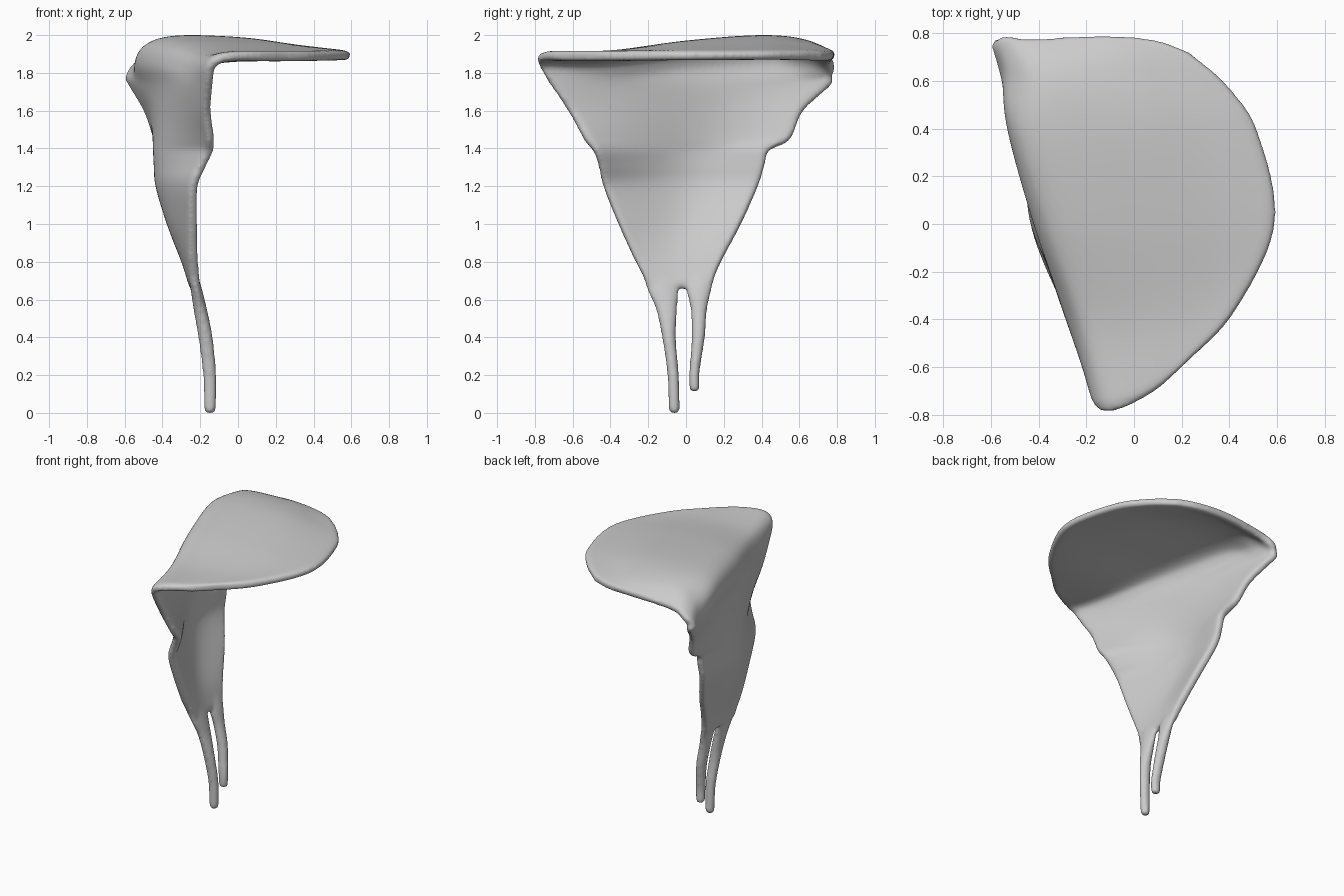
import bpy, bmesh, math
from mathutils import Vector

if "Cube" in bpy.data.objects:
    bpy.data.objects.remove(bpy.data.objects["Cube"])


def resample(pts, n):
    """Smooth Catmull-Rom curve through pts, returned as n points."""
    pts = [Vector(p) for p in pts]
    p = [2 * pts[0] - pts[1]] + pts + [2 * pts[-1] - pts[-2]]
    out = []
    for k in range(n):
        s = k / (n - 1) * (len(pts) - 1)
        i = min(int(s), len(pts) - 2)
        t = s - i
        a, b, c, d = p[i:i + 4]
        out.append(0.5 * (2 * b + (c - a) * t + (2 * a - 5 * b + 4 * c - d) * t * t
                          + (3 * b - a - 3 * c + d) * t ** 3))
    return out


def skin(bm, loops):
    """Skin closed loops into one capped solid."""
    rings = [[bm.verts.new(co) for co in lp] for lp in loops]
    n = len(rings[0])
    for a, b in zip(rings, rings[1:]):
        for j in range(n):
            k = (j + 1) % n
            bm.faces.new((a[j], a[k], b[k], b[j]))
    for r in (rings[0], rings[-1]):
        for j in range(n // 2 - 1):
            bm.faces.new((r[j], r[j + 1], r[n - 2 - j], r[n - 1 - j]))


def sheet_loops(grid, half):
    """Give a grid of points thickness, thinner at its border, as loops per row."""
    nr, nc = len(grid), len(grid[0])
    loops = []
    for i in range(nr):
        up, down = [], []
        for j in range(nc):
            du = grid[i][min(j + 1, nc - 1)] - grid[i][max(j - 1, 0)]
            dv = grid[min(i + 1, nr - 1)][j] - grid[max(i - 1, 0)][j]
            h = half * (0.65 if j in (0, nc - 1) or i in (0, nr - 1) else 1)
            off = du.cross(dv).normalized() * h
            up.append(grid[i][j] + off)
            down.append(grid[i][j] - off)
        loops.append(up + down[::-1])
    return loops


def leg_loops(path, sides=16):
    """Oval sections along a path of x, y, z, x radius, y radius."""
    return [[(x + rx * math.cos(a), y + ry * math.sin(a), z)
             for a in (2 * math.pi * k / sides for k in range(sides))]
            for x, y, z, rx, ry in resample(path, 50)]


# Hanging wall: height, then x, y at the front edge, middle and back edge
wall = [
    (0.66, -.225, -.19, -.228, -.03, -.228, .125),
    (0.80, -.235, -.265, -.27, -.03, -.265, .185),
    (1.00, -.235, -.355, -.345, -.02, -.32, .29),
    (1.20, -.23, -.435, -.40, 0, -.385, .38),
    (1.31, -.185, -.46, -.405, 0, -.395, .415),
    (1.39, -.145, -.49, -.405, 0, -.40, .44),
    (1.45, -.14, -.535, -.40, 0, -.42, .55),
    (1.60, -.16, -.62, -.39, 0, -.475, .62),
    (1.74, -.15, -.715, -.385, 0, -.56, .77),
]
rows = [[(r[k], r[k + 1], r[0]) for k in (1, 3, 5)] for r in wall]

# Fold and flat top, each row running from front to back
rows += [
    [(-.14, -.77, 1.83), (-.24, -.4, 1.82), (-.39, 0, 1.84), (-.505, .4, 1.85), (-.53, .63, 1.79), (-.575, .765, 1.78)],
    [(-.105, -.785, 1.87), (-.19, -.42, 1.87), (-.34, 0, 1.915), (-.46, .4, 1.935), (-.49, .63, 1.885), (-.535, .785, 1.82)],
    [(-.06, -.775, 1.885), (-.06, -.42, 1.888), (-.20, 0, 1.943), (-.30, .4, 1.972), (-.36, .63, 1.945), (-.43, .77, 1.86)],
    [(.01, -.745, 1.89), (.10, -.4, 1.892), (.10, 0, 1.935), (.03, .4, 1.96), (-.05, .65, 1.935), (-.15, .785, 1.885)],
    [(.10, -.69, 1.89), (.28, -.38, 1.89), (.38, 0, 1.91), (.28, .4, 1.922), (.15, .63, 1.91), (.08, .77, 1.885)],
    [(.20, -.60, 1.89), (.42, -.37, 1.89), (.59, 0, 1.89), (.52, .38, 1.89), (.39, .58, 1.89), (.23, .72, 1.888)],
]
rows = [resample(r, 48) for r in rows]
grid = list(zip(*[resample(col, 90) for col in zip(*rows)]))

bm = bmesh.new()
skin(bm, sheet_loops(grid, 0.027))

# Two drooping legs that widen into the wall
skin(bm, leg_loops([(-.148, -.06, 0, .02, .02), (-.148, -.062, .02, .031, .03), (-.15, -.068, .2, .036, .031),
                    (-.172, -.09, .4, .039, .037), (-.20, -.103, .55, .036, .058),
                    (-.222, -.125, .66, .03, .085), (-.25, -.15, .77, .024, .09)]))
skin(bm, leg_loops([(-.148, .045, .112, .02, .02), (-.148, .045, .132, .031, .028), (-.15, .045, .22, .035, .028),
                    (-.17, .065, .4, .037, .036), (-.20, .068, .55, .036, .045),
                    (-.222, .069, .66, .03, .07), (-.255, .085, .77, .022, .08)]))
bmesh.ops.recalc_face_normals(bm, faces=bm.faces)
mesh = bpy.data.meshes.new("draped_sheet")
bm.to_mesh(mesh)
bm.free()
obj = bpy.data.objects.new("draped_sheet", mesh)
bpy.context.collection.objects.link(obj)

# Fuse the parts and round every edge
remesh = obj.modifiers.new("fuse", 'REMESH')
remesh.mode = 'VOXEL'
remesh.voxel_size = 0.011
remesh.use_smooth_shade = True
smooth = obj.modifiers.new("soften", 'SMOOTH')
smooth.factor = 0.5
smooth.iterations = 12
